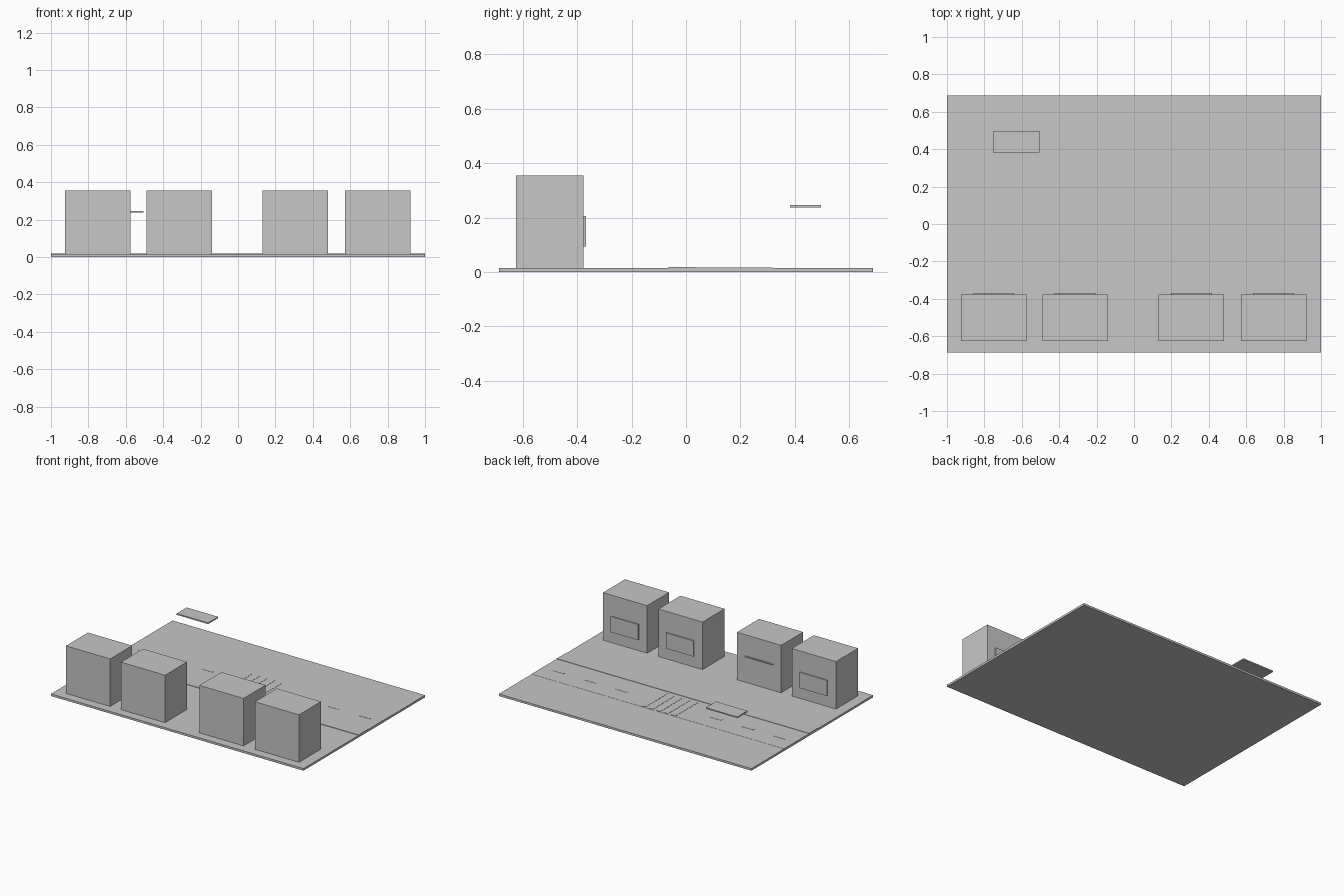
import bpy

if "Cube" in bpy.data.objects:
    bpy.data.objects.remove(bpy.data.objects["Cube"])

# One plain grey for the whole model
grey = bpy.data.materials.new("plain_grey")
grey.diffuse_color = (0.57, 0.57, 0.57, 1)
grey.use_nodes = True
grey.node_tree.nodes["Principled BSDF"].inputs["Base Color"].default_value = grey.diffuse_color


def box(name, x0, x1, y0, y1, z0, z1):
    """Axis-aligned box given by its limits."""
    bpy.ops.mesh.primitive_cube_add(
        size=1, location=((x0 + x1) / 2, (y0 + y1) / 2, (z0 + z1) / 2))
    ob = bpy.context.object
    ob.name = name
    ob.scale = (x1 - x0, y1 - y0, z1 - z0)
    bpy.ops.object.transform_apply(location=False, rotation=False, scale=True)
    ob.data.materials.append(grey)
    return ob


TOP = 0.0150    # ground level
ROAD = 0.0160   # road level
PAINT = 0.0175  # road marking level

# Ground slab, raised kerb strip and road
box("ground_slab", -1, 1, -0.688, 0.688, 0, TOP)
box("kerb_strip", -1, 1, -0.065, 0.035, TOP - 0.005, 0.0185)
box("road", -1, 1, 0.035, 0.318, TOP - 0.005, ROAD)

# Centre line dashes, left out at the crossing
for s in (-1, 1):
    for i, x in enumerate((0.375, 0.625, 0.875)):
        box(f"lane_dash_{i}", s * x - 0.045, s * x + 0.045,
            0.182, 0.198, ROAD - 0.002, PAINT)

# Crossing stripes
for i in range(5):
    x = (i - 2) * 0.06
    box(f"crossing_stripe_{i}", x - 0.016, x + 0.016,
        0.06, 0.31, ROAD - 0.002, PAINT)

# Row of buildings with a front panel on the road side
for i, x in enumerate((-0.75, -0.315, 0.307, 0.746)):
    box(f"building_{i}", x - 0.175, x + 0.175, -0.625, -0.376, TOP - 0.003, 0.355)
    low = 0.198 if i == 1 else 0.093   # one building only has a thin strip
    box(f"shop_panel_{i}", x - 0.109, x + 0.109, -0.377, -0.368, low, 0.205)

# Flat roof plate hovering by the far side of the road
box("shelter_roof", -0.755, -0.505, 0.383, 0.497, 0.238, 0.247)
